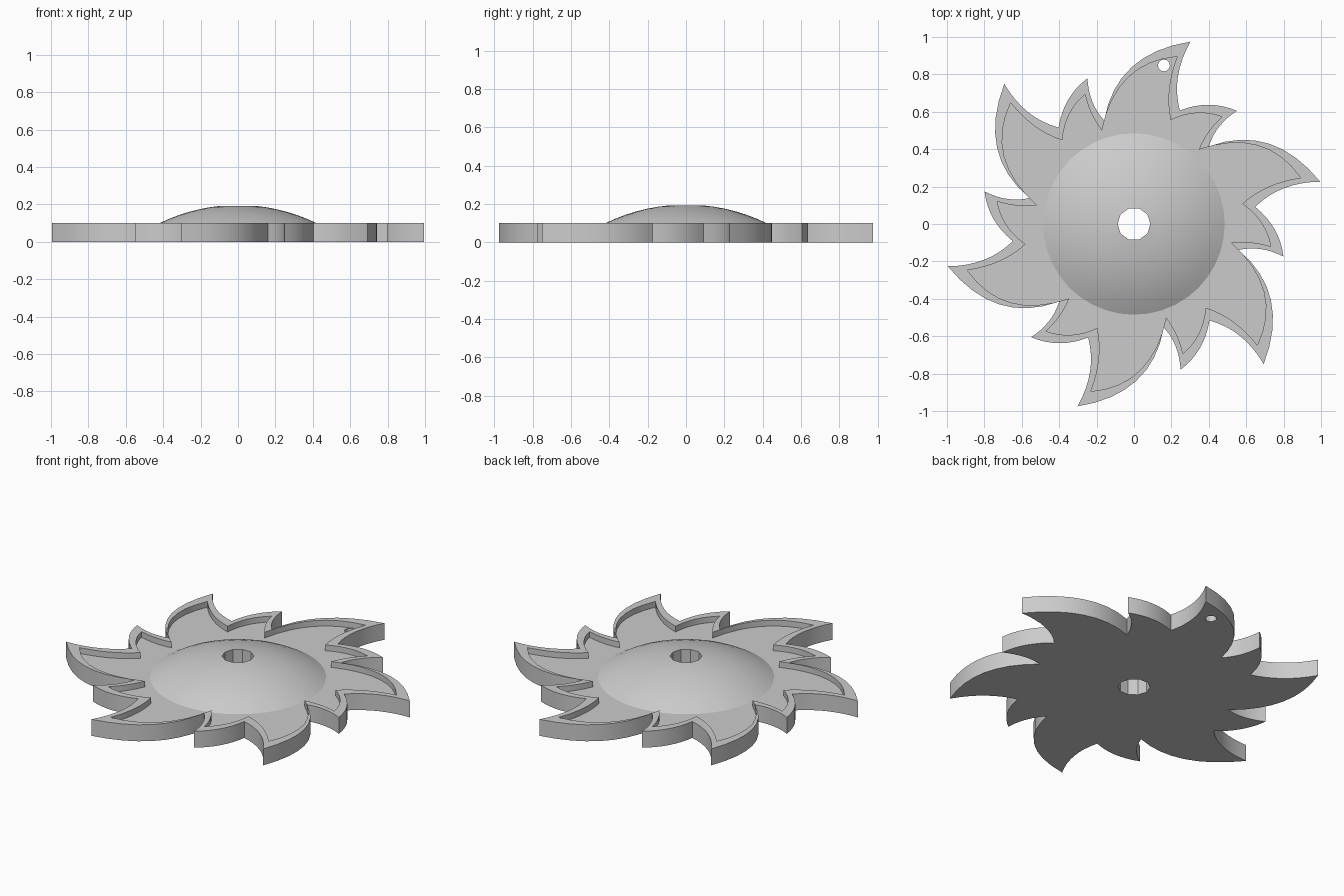
import bpy, bmesh, math
from mathutils import Vector, Matrix

if "Cube" in bpy.data.objects:
    bpy.data.objects.remove(bpy.data.objects["Cube"], do_unlink=True)

TOP, FLOOR = 0.10, 0.065
ARC_STEPS, DOME_SIDES, BORE_SIDES = 8, 40, 10
DOME_RADIUS, DOME_TOP, SPHERE = 0.485, 0.197, 0.958
BORE_RADIUS = 0.088


def arc(a, m, b):
    """Curve from a through m, stopping just short of b."""
    a, m, b = Vector(a), Vector(m), Vector(b)
    for i in range(ARC_STEPS):
        t = i / ARC_STEPS
        yield a * (1 - t) * (1 - 2 * t) + m * 4 * t * (1 - t) + b * t * (2 * t - 1)


def star(points):
    """Repeat one large and one small tooth six times around the middle."""
    tip, flank, valley, crest, small_tip, small_flank, root, back = points
    turn = Matrix.Rotation(-math.pi / 3, 2)
    next_tip = turn @ Vector(tip)
    sector = [*arc(tip, flank, valley), *arc(valley, crest, small_tip),
              *arc(small_tip, small_flank, root), *arc(root, back, next_tip)]
    outline = []
    for k in range(6):
        outline += [Matrix.Rotation(-k * math.pi / 3, 2) @ p for p in sector]
    return outline


def circle(radius, sides, centre=(0, 0)):
    return [Vector(centre) + radius * Vector((math.cos(a), math.sin(a)))
            for a in (2 * math.pi * i / sides for i in range(sides))]


bm = bmesh.new()


def ring(points, z):
    return [bm.verts.new((p.x, p.y, z)) for p in points]


def strip(lower, upper):
    n = len(lower)
    for i in range(n):
        j = (i + 1) % n
        bm.faces.new((lower[i], lower[j], upper[j], upper[i]))


def fill(*loops):
    """Flat face bounded by the first loop with the other loops as holes."""
    edges = [bm.edges.get((l[i - 1], l[i])) for l in loops for i in range(len(l))]
    bmesh.ops.triangle_fill(bm, use_beauty=True, use_dissolve=False, edges=edges)


# Outer blade outline and the recess inside its raised rim
outer = star([(0.302, 0.975), (0.235, 0.79), (0.245, 0.607), (0.40, 0.637),
              (0.55, 0.605), (0.455, 0.52), (0.40, 0.415), (0.72, 0.43)])
inner = star([(0.231, 0.895), (0.187, 0.72), (0.196, 0.556), (0.335, 0.593),
              (0.47, 0.573), (0.40, 0.495), (0.346, 0.398), (0.66, 0.42)])
base, rim = ring(outer, 0), ring(outer, TOP)
lip, recess = ring(inner, TOP), ring(inner, FLOOR)
for low, high in ((base, rim), (rim, lip), (lip, recess)):
    strip(low, high)

# Domed centre, ending in a ten-sided bore
step = 2 * math.pi / BORE_SIDES
bore = [p * math.cos(step / 2) / math.cos((i * 2 * math.pi / DOME_SIDES) % step - step / 2)
        for i, p in enumerate(circle(BORE_RADIUS, DOME_SIDES))]
dome_base = previous = ring(circle(DOME_RADIUS, DOME_SIDES), FLOOR)
for k in range(1, 8):
    r = DOME_RADIUS + (BORE_RADIUS - DOME_RADIUS) * k / 7
    z = DOME_TOP - SPHERE + math.sqrt(SPHERE ** 2 - r ** 2)
    current = ring(bore if k == 7 else circle(r, DOME_SIDES), z)
    strip(previous, current)
    previous = current
bore_base = ring(bore, 0)
strip(previous, bore_base)

# Hanging hole near the tip of one large tooth
hole = circle(0.032, 12, (0.16, 0.848))
hole_top, hole_base = ring(hole, FLOOR), ring(hole, 0)
strip(hole_top, hole_base)

# Recess floor and flat underside
fill(recess, dome_base, hole_top)
fill(base, bore_base, hole_base)
bmesh.ops.recalc_face_normals(bm, faces=bm.faces)

mesh = bpy.data.meshes.new("toothed_disc")
bm.to_mesh(mesh)
bm.free()
disc = bpy.data.objects.new("toothed_disc", mesh)
bpy.context.collection.objects.link(disc)

# Plain grey finish
grey = bpy.data.materials.new("plain_grey")
grey.use_nodes = True
grey.diffuse_color = (0.6, 0.6, 0.6, 1)
grey.node_tree.nodes["Principled BSDF"].inputs["Base Color"].default_value = (0.6, 0.6, 0.6, 1)
mesh.materials.append(grey)

bpy.context.view_layer.objects.active = disc
disc.select_set(True)
bpy.ops.object.shade_smooth_by_angle(angle=math.radians(25))
